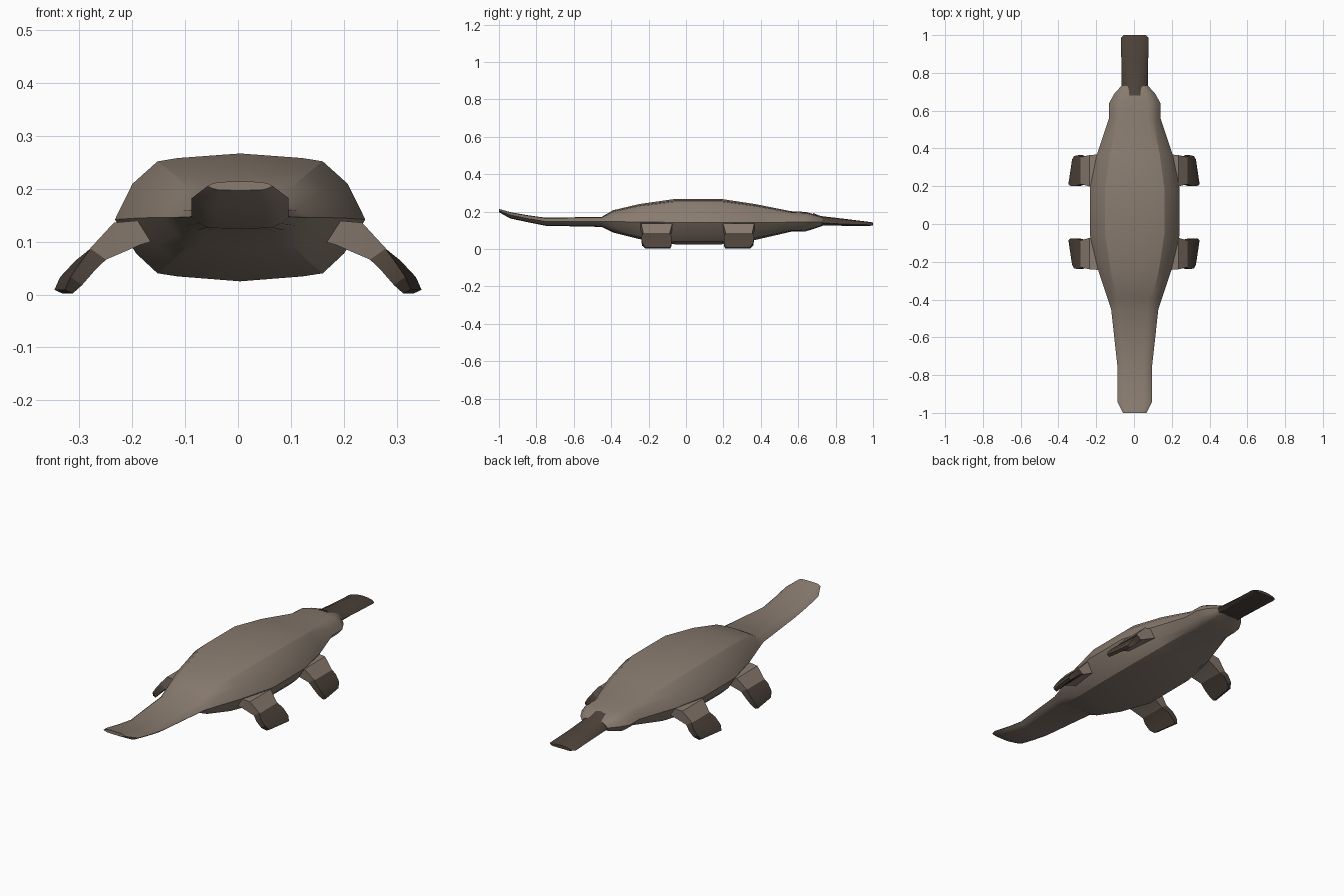
import bpy, bmesh

def material(name, rgb):
    m = bpy.data.materials.new(name)
    m.diffuse_color = (*rgb, 1)
    return m

fur = material("fur", (0.25, 0.2, 0.16))
dark = material("dark_skin", (0.075, 0.056, 0.043))

def loft(name, rings, mat, angle=0.5):
    """Skin a list of equal-length closed rings and cap both ends."""
    bm = bmesh.new()
    vs = [[bm.verts.new(p) for p in r] for r in rings]
    n = len(vs[0])
    for a, b in zip(vs, vs[1:]):
        for i in range(n):
            j = (i + 1) % n
            bm.faces.new((a[i], a[j], b[j], b[i]))
    bm.faces.new(vs[0])
    bm.faces.new(vs[-1])
    bmesh.ops.recalc_face_normals(bm, faces=bm.faces)
    me = bpy.data.meshes.new(name)
    bm.to_mesh(me)
    bm.free()
    me.materials.append(mat)
    ob = bpy.data.objects.new(name, me)
    bpy.context.collection.objects.link(ob)
    bpy.ops.object.select_all(action='DESELECT')
    ob.select_set(True)
    bpy.context.view_layer.objects.active = ob
    bpy.ops.object.shade_smooth_by_angle(angle=angle)
    return ob

CX = 0.004
# half cross-section, as fractions of half width and of height above/below the waist
HALF = [(0, 1), (0.5, 0.93), (0.66, 0.88), (0.86, 0.54), (1, 0),
        (0.83, -0.55), (0.66, -0.87), (0.5, -0.92), (0, -1)]
LOOP = HALF + [(-x, z) for x, z in HALF[-2:0:-1]]

def section(y, w, top, mid, bot):
    return [(CX + x * w, y, mid + z * ((top - mid) if z > 0 else (mid - bot)))
            for x, z in LOOP]

# Body with tail: y, half width, top, waist, bottom
body = [(-1.0, 0.062, 0.214, 0.205, 0.197), (-0.94, 0.092, 0.197, 0.182, 0.163),
        (-0.85, 0.092, 0.181, 0.163, 0.144), (-0.75, 0.092, 0.167, 0.147, 0.124),
        (-0.45, 0.125, 0.172, 0.146, 0.118), (-0.39, 0.145, 0.207, 0.146, 0.088),
        (-0.25, 0.192, 0.24, 0.145, 0.053), (-0.06, 0.237, 0.267, 0.142, 0.025),
        (0.19, 0.237, 0.267, 0.142, 0.025), (0.37, 0.2, 0.24, 0.142, 0.048),
        (0.56, 0.136, 0.202, 0.143, 0.092), (0.64, 0.136, 0.198, 0.143, 0.094),
        (0.69, 0.108, 0.184, 0.145, 0.11), (0.73, 0.072, 0.168, 0.145, 0.123)]
loft("body_and_tail", [section(*s) for s in body], fur)

# Bill: arched flat blade
def bill_ring(y, w, edge, crown, under):
    top = [(-1, 0), (-0.85, 0.45), (-0.45, 0.88), (0, 1), (0.45, 0.88), (0.85, 0.45), (1, 0)]
    return ([(CX + x * w, y, edge + k * (crown - edge)) for x, k in top]
            + [(CX + x * w, y, under) for x in (0.8, 0.4, -0.4, -0.8)])

loft("bill", [bill_ring(0.68, 0.062, 0.145, 0.192, 0.13),
              bill_ring(0.72, 0.07, 0.14, 0.176, 0.125),
              bill_ring(0.85, 0.071, 0.133, 0.161, 0.124),
              bill_ring(0.985, 0.073, 0.129, 0.144, 0.124),
              bill_ring(1.0, 0.06, 0.129, 0.141, 0.125)], dark)

# Legs and webbed feet; each slab ring: top x,z then bottom x,z then y range
def slab(side, xt, zt, xb, zb, y0, y1):
    return [(side * xt, y0, zt), (side * xt, y1, zt),
            (side * xb, y1, zb), (side * xb, y0, zb)]

for pos, yc, flip in (("front", -0.155, 1), ("hind", 0.28, -1)):
    for label, s in (("left", -1), ("right", 1)):
        def ring(xt, zt, xb, zb, a, b, shift=0):
            ys = sorted((yc + flip * a, yc + flip * b))
            pts = slab(s, xt, zt, xb, zb, *ys)
            # the inner corner (towards the belly middle) reaches further out
            return [(x + s * shift * flip * (y - yc) / 0.08, y, z) for x, y, z in pts]
        loft(pos + "_leg_" + label,
             [ring(0.19, 0.14, 0.165, 0.1, -0.088, 0.085),
              ring(0.235, 0.136, 0.185, 0.094, -0.085, 0.082),
              ring(0.282, 0.085, 0.25, 0.066, -0.074, 0.068)], fur)
        loft(pos + "_foot_" + label,
             [ring(0.278, 0.088, 0.25, 0.066, -0.074, 0.068),
              ring(0.302, 0.064, 0.277, 0.046, -0.084, 0.078, 0.006),
              ring(0.327, 0.033, 0.305, 0.018, -0.08, 0.078, 0.01),
              ring(0.337, 0.009, 0.322, 0.002, -0.062, 0.07, 0.012)], dark)
